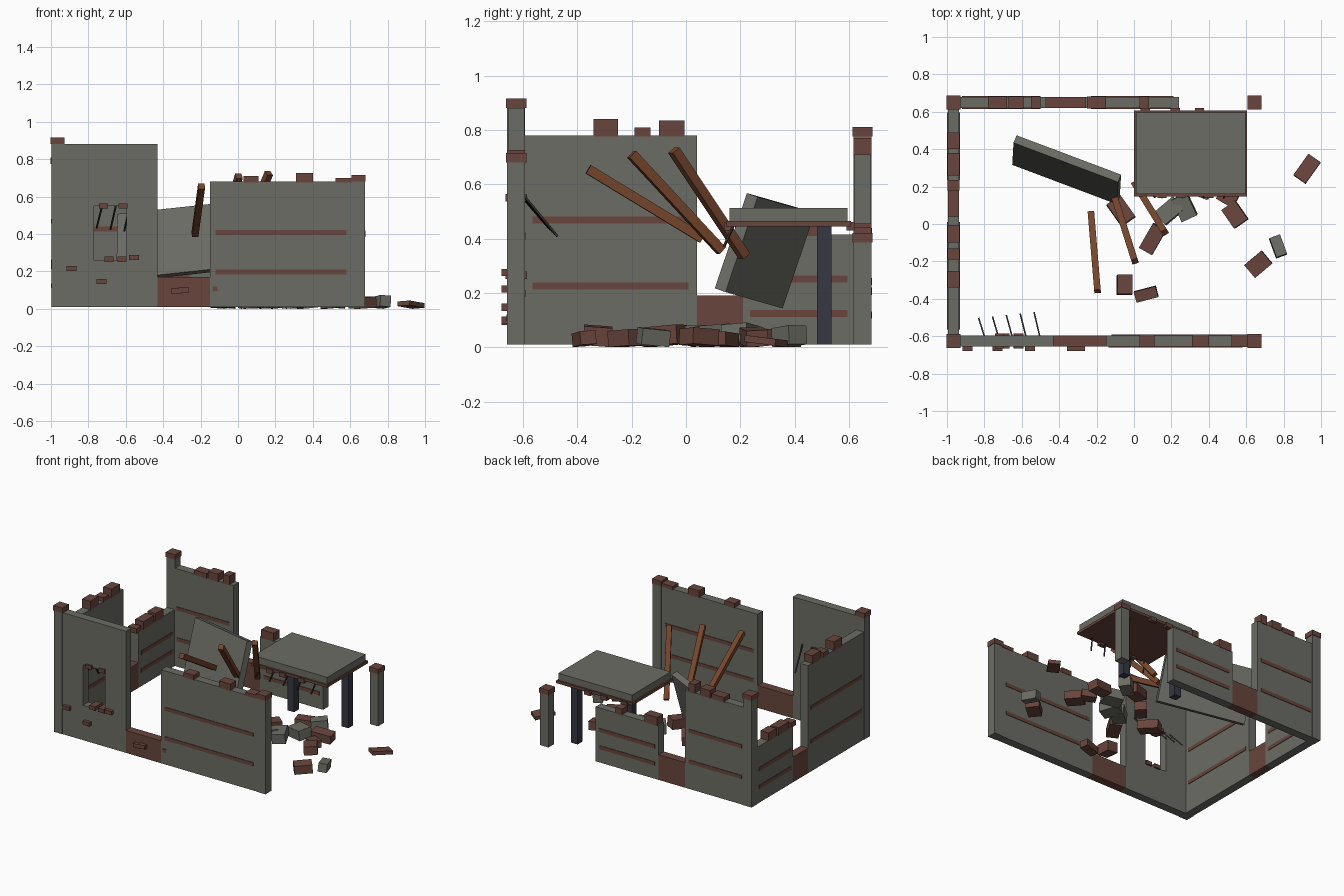
import bpy, math, random
from mathutils import Vector, Matrix

random.seed(4)


def mat(name, col):
    m = bpy.data.materials.new(name)
    m.diffuse_color = (*col, 1)
    return m


PLASTER = mat("plaster", (0.15, 0.15, 0.13))
BRICK = mat("brick", (0.14, 0.06, 0.045))
WOOD = mat("wood", (0.18, 0.06, 0.025))
STEEL = mat("steel", (0.035, 0.04, 0.055))
REBAR = mat("rebar", (0.03, 0.03, 0.03))


def block(name, centre, size, m, rot=None):
    bpy.ops.mesh.primitive_cube_add(size=1)
    o = bpy.context.object
    o.name = name
    r = rot if rot is not None else Matrix.Identity(3)
    o.matrix_world = Matrix.Translation(centre) @ r.to_4x4() @ Matrix.Diagonal((*size, 1))
    o.data.materials.append(m)
    return o


def box(name, x0, x1, y0, y1, z0, z1, m):
    return block(name, ((x0 + x1) / 2, (y0 + y1) / 2, (z0 + z1) / 2),
                 (x1 - x0, y1 - y0, z1 - z0), m)


def bar(name, a, b, w, m, h=None):
    a, b = Vector(a), Vector(b)
    rot = (b - a).to_track_quat('Z', 'Y').to_matrix()
    return block(name, (a + b) / 2, (w, h or w, (b - a).length), m, rot)


T = 0.06      # wall thickness
Z0 = 0.01     # wall base
LINES = {"front": ('x', -0.625), "back": ('x', 0.65), "left": ('y', -0.965)}


def on_wall(side, name, a, b, z0, z1, m, t=T):
    axis, c = LINES[side]
    if axis == 'x':
        return box(name, a, b, c - t / 2, c + t / 2, z0, z1, m)
    return box(name, c - t / 2, c + t / 2, a, b, z0, z1, m)


def strips(side, a, b, top):
    for k in (0.28, 0.595):
        z = Z0 + (top - Z0) * k
        on_wall(side, side + "_brick_course", a, b, z - 0.013, z + 0.013, BRICK, T + 0.008)


# Standing wall sections: side, start, end, top, strip range
for side, a, b, top, s0, s1 in [
        ("front", -0.15, 0.64, 0.68, -0.12, 0.58),
        ("left", -0.60, 0.04, 0.78, -0.565, 0.01),
        ("left", 0.21, 0.63, 0.415, 0.235, 0.595),
        ("back", -0.95, -0.47, 0.71, -0.92, -0.50),
        ("back", -0.26, 0.24, 0.40, -0.23, 0.21)]:
    on_wall(side, side + "_wall", a, b, Z0, top, PLASTER)
    strips(side, s0, s1, top)

# Front section with a window opening
for a, b, z0, z1 in [(-0.95, -0.77, Z0, 0.88), (-0.595, -0.43, Z0, 0.88),
                     (-0.77, -0.595, Z0, 0.26), (-0.77, -0.595, 0.55, 0.88)]:
    on_wall("front", "front_window_wall", a, b, z0, z1, PLASTER)

# Collapsed low brick sections
for side, a, b, top in [("front", -0.43, -0.15, 0.17), ("left", 0.04, 0.21, 0.19),
                        ("back", -0.47, -0.26, 0.19)]:
    on_wall(side, side + "_low_brick", a, b, Z0, top, BRICK)

# Corner pillars with brick caps
for x, y, top in [(-0.965, -0.625, 0.88), (0.645, -0.625, 0.68),
                  (-0.965, 0.65, 0.775), (0.645, 0.65, 0.385)]:
    h = 0.033
    box("corner_pillar", x - h, x + h, y - h, y + h, Z0, top, PLASTER)
    h = 0.037
    box("pillar_cap", x - h, x + h, y - h, y + h, top, top + 0.035, BRICK)

# Loose bricks along broken wall tops
for side, a, b, z, h in [
        ("front", 0.03, 0.11, 0.68, 0.03), ("front", 0.31, 0.40, 0.68, 0.045),
        ("front", 0.52, 0.61, 0.68, 0.02),
        ("left", -0.34, -0.25, 0.78, 0.06), ("left", -0.19, -0.13, 0.78, 0.028),
        ("left", -0.10, -0.005, 0.78, 0.055), ("left", 0.18, 0.235, 0.415, 0.03),
        ("left", 0.26, 0.38, 0.415, 0.05), ("left", 0.40, 0.49, 0.415, 0.055),
        ("back", -0.78, -0.68, 0.71, 0.03), ("back", -0.67, -0.59, 0.71, 0.05),
        ("back", -0.55, -0.50, 0.71, 0.06), ("back", -0.25, -0.15, 0.40, 0.055),
        ("back", 0.03, 0.08, 0.40, 0.04)]:
    on_wall(side, "wall_top_brick", a, b, z - 0.005, z + h, BRICK, T + 0.006)

# Exposed bricks on the front face and around the window
for x, z in [(-0.89, 0.215), (-0.73, 0.147), (-0.555, 0.275), (-0.33, 0.095), (-0.29, 0.1)]:
    box("face_brick", x - 0.027, x + 0.027, -0.68, -0.64, z - 0.013, z + 0.013, BRICK)
box("face_brick", -0.135, -0.11, -0.66, -0.64, 0.095, 0.12, BRICK)
for x, z in [(-0.72, 0.55), (-0.615, 0.55), (-0.69, 0.265), (-0.62, 0.265)]:
    box("window_brick", x - 0.024, x + 0.024, -0.665, -0.585, z - 0.014, z + 0.014, BRICK)

# Bent rebar sticking inwards from the front wall
for i in range(5):
    x = -0.80 + i * 0.074
    bar("wall_rebar", (x, -0.60, 0.55 + i * 0.003),
        (x - 0.03, -0.505 + i * 0.008, 0.44 - i * 0.008), 0.008, REBAR)

# Remaining roof slab on posts, with broken edge pieces and hanging rebar
box("roof_slab", 0.01, 0.595, 0.16, 0.595, 0.463, 0.513, PLASTER)
box("roof_underside", 0.0, 0.603, 0.148, 0.608, 0.445, 0.464, BRICK)
for x in (0.08, 0.51):
    box("roof_post", x - 0.027, x + 0.027, 0.482, 0.536, Z0, 0.446, STEEL)
for x, y in [(0.06, 0.605), (0.22, 0.605), (0.35, 0.605),
             (0.15, 0.155), (0.25, 0.155), (0.40, 0.155)]:
    box("roof_edge_chip", x - 0.025, x + 0.025, y - 0.015, y + 0.015, 0.43, 0.46, BRICK)
for i in range(5):
    x = 0.06 + i * 0.11
    bar("roof_rebar", (x, 0.18, 0.46), (x - 0.02, 0.14, 0.37), 0.008, REBAR)

# Fallen slab leaning inside
u = Vector((0.93, -0.35, 0.1)).normalized()
v = Vector((0.007, 0.12, 0.355))
v = (v - u * v.dot(u)).normalized()
n = u.cross(v)
block("fallen_slab", (-0.36, 0.29, 0.355), (0.60, 0.37, 0.045), PLASTER,
      Matrix((u, v, n)).transposed())

# Fallen timber beams
for a, b in [((-0.23, 0.06, 0.40), (-0.195, -0.36, 0.655)),
             ((-0.10, 0.13, 0.355), (0.005, -0.20, 0.71)),
             ((0.165, -0.045, 0.725), (0.005, 0.215, 0.335))]:
    bar("fallen_beam", a, b, 0.035, WOOD)

# Rubble: x, y, heading, length, width, height, grey flag
for x, y, ang, l, w, h, grey in [
        (-0.07, 0.07, -55, 0.14, 0.09, 0.06, 0), (0.10, -0.08, 60, 0.15, 0.08, 0.07, 0),
        (0.19, 0.07, 40, 0.13, 0.09, 0.07, 1), (0.27, 0.09, -65, 0.13, 0.09, 0.07, 1),
        (0.54, 0.05, -55, 0.12, 0.09, 0.06, 0), (0.665, -0.215, 40, 0.12, 0.09, 0.06, 0),
        (0.77, -0.12, -70, 0.11, 0.06, 0.06, 1), (0.925, 0.295, 55, 0.14, 0.08, 0.025, 0),
        (-0.05, -0.325, 90, 0.105, 0.08, 0.07, 0), (0.065, -0.375, 15, 0.12, 0.06, 0.05, 0),
        (0.285, 0.36, 20, 0.13, 0.09, 0.06, 0), (0.50, 0.25, 10, 0.14, 0.08, 0.06, 0),
        (0.35, 0.20, -20, 0.13, 0.10, 0.07, 1), (0.12, 0.21, 50, 0.12, 0.08, 0.06, 0),
        (0.50, 0.14, -30, 0.10, 0.07, 0.05, 0), (0.38, 0.38, 35, 0.11, 0.08, 0.07, 1)]:
    tx, ty = random.uniform(-0.12, 0.12), random.uniform(-0.12, 0.12)
    r = (Matrix.Rotation(math.radians(ang), 3, 'Z') @ Matrix.Rotation(tx, 3, 'X')
         @ Matrix.Rotation(ty, 3, 'Y'))
    lift = sum(abs(r[2][i]) * s / 2 for i, s in enumerate((l, w, h)))
    block("rubble", (x, y, lift), (l, w, h), PLASTER if grey else BRICK, r)
